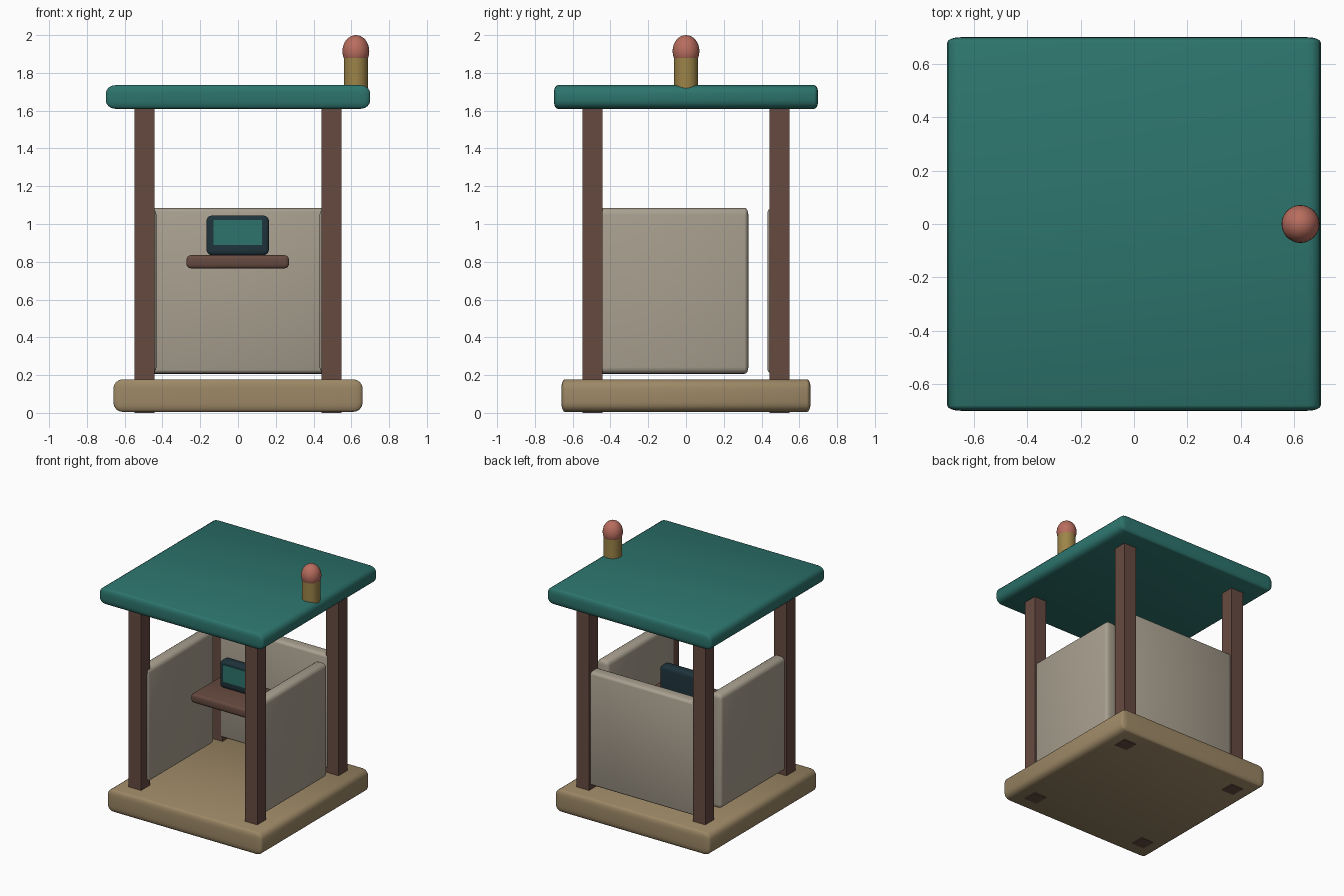
import bpy, bmesh, math
from mathutils import Vector

if "Cube" in bpy.data.objects:
    bpy.data.objects.remove(bpy.data.objects["Cube"])


def material(name, hex_code):
    # sRGB hex to linear diffuse colour
    m = bpy.data.materials.new(name)
    c = [int(hex_code[i:i + 2], 16) / 255 for i in (0, 2, 4)]
    lin = [v / 12.92 if v <= 0.04045 else ((v + 0.055) / 1.055) ** 2.4 for v in c]
    m.diffuse_color = (*lin, 1)
    m.use_nodes = True
    m.node_tree.nodes["Principled BSDF"].inputs["Base Color"].default_value = m.diffuse_color
    return m


TEAL = material("teal", "2D746D")
BROWN = material("brown wood", "664A40")
STONE = material("warm grey", "A89F8F")
SAND = material("sand", "9D8866")
GOLD = material("gold", "9C8348")
RED = material("clay red", "B86D5E")
NAVY = material("dark navy", "1F343C")


def finish(bm, name, mat, smooth=True):
    bmesh.ops.recalc_face_normals(bm, faces=bm.faces)
    me = bpy.data.meshes.new(name)
    bm.to_mesh(me)
    bm.free()
    ob = bpy.data.objects.new(name, me)
    bpy.context.collection.objects.link(ob)
    me.materials.append(mat)
    if smooth:
        bpy.ops.object.select_all(action='DESELECT')
        ob.select_set(True)
        bpy.context.view_layer.objects.active = ob
        bpy.ops.object.shade_smooth_by_angle(angle=math.radians(35))
    return ob


def box(name, lo, hi, mat, radius=None):
    # box between two corners, with a separate edge radius per axis
    lo, hi = Vector(lo), Vector(hi)
    r = Vector(radius or (1, 1, 1))
    size = hi - lo
    bm = bmesh.new()
    bmesh.ops.create_cube(bm, size=1)
    bmesh.ops.scale(bm, vec=[size[i] / r[i] for i in range(3)], verts=bm.verts)
    if radius:
        bmesh.ops.bevel(bm, geom=bm.edges[:], offset=1, segments=4,
                        profile=0.5, affect='EDGES')
    bmesh.ops.scale(bm, vec=r, verts=bm.verts)
    bmesh.ops.translate(bm, vec=(lo + hi) / 2, verts=bm.verts)
    return finish(bm, name, mat, radius is not None)


# Floor slab and roof slab
box("floor_slab", (-0.66, -0.66, 0.005), (0.66, 0.66, 0.178), SAND, (0.05, 0.02, 0.05))
box("roof_slab", (-0.70, -0.70, 1.61), (0.70, 0.70, 1.735), TEAL, (0.05, 0.02, 0.045))

# Four corner posts
for sx, side in ((-1, "left"), (1, "right")):
    for sy, end in ((-1, "front"), (1, "back")):
        cx, cy = sx * 0.495, sy * 0.495
        box(f"{end}_{side}_post", (cx - 0.053, cy - 0.053, 0),
            (cx + 0.053, cy + 0.053, 1.63), BROWN)

# Half-height wall panels on the sides and back
for sx, side in ((-1, "left"), (1, "right")):
    cx = sx * 0.482
    box(f"{side}_wall_panel", (cx - 0.05, -0.48, 0.207), (cx + 0.05, 0.33, 1.085),
        STONE, (0.035, 0.02, 0.035))
box("back_wall_panel", (-0.46, 0.432, 0.207), (0.46, 0.532, 1.085),
    STONE, (0.02, 0.035, 0.02))

# Counter with a screen on it
box("counter", (-0.273, -0.19, 0.765), (0.27, 0.20, 0.835), BROWN, (0.025, 0.015, 0.025))
box("screen_case", (-0.167, 0.01, 0.835), (0.164, 0.09, 1.045), NAVY, (0.03, 0.015, 0.03))
box("screen_display", (-0.131, 0.003, 0.89), (0.127, 0.0115, 1.02), TEAL)

# Beacon on the roof: stem and rounded cap
bm = bmesh.new()
bmesh.ops.create_cone(bm, cap_ends=True, segments=32, radius1=0.064, radius2=0.064, depth=0.18)
bmesh.ops.translate(bm, vec=(0.624, 0, 1.80), verts=bm.verts)
finish(bm, "beacon_stem", GOLD)

bm = bmesh.new()
bmesh.ops.create_uvsphere(bm, u_segments=32, v_segments=16, radius=1)
bmesh.ops.scale(bm, vec=(0.071, 0.071, 0.085), verts=bm.verts)
bmesh.ops.translate(bm, vec=(0.624, 0, 1.915), verts=bm.verts)
finish(bm, "beacon_cap", RED)
